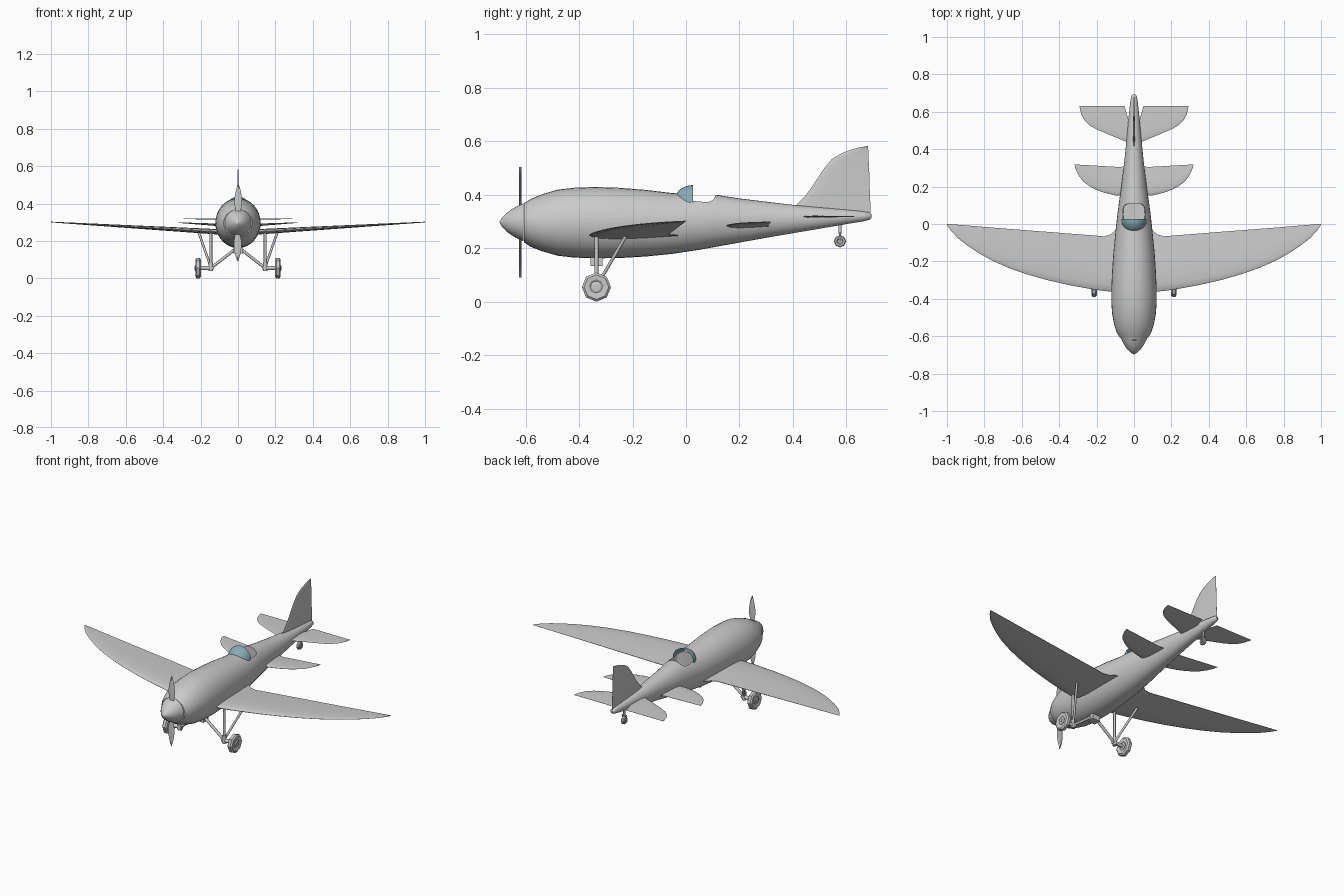
import bpy, bmesh, math
from mathutils import Vector

if "Cube" in bpy.data.objects:
    bpy.data.objects.remove(bpy.data.objects["Cube"])


def finish(name, bm, mirror=False, smooth=35):
    bmesh.ops.recalc_face_normals(bm, faces=bm.faces)
    me = bpy.data.meshes.new(name)
    bm.to_mesh(me)
    bm.free()
    ob = bpy.data.objects.new(name, me)
    bpy.context.collection.objects.link(ob)
    if mirror:
        ob.modifiers.new("mirror", 'MIRROR').use_mirror_merge = False
    if smooth:
        bpy.ops.object.select_all(action='DESELECT')
        bpy.context.view_layer.objects.active = ob
        ob.select_set(True)
        bpy.ops.object.shade_smooth_by_angle(angle=math.radians(smooth))
    return ob


def add_loft(bm, rings, caps=True):
    loops = [[bm.verts.new(p) for p in r] for r in rings]
    n = len(loops[0])
    for a, b in zip(loops, loops[1:]):
        for i in range(n):
            j = (i + 1) % n
            bm.faces.new((a[i], a[j], b[j], b[i]))
    if caps:
        bm.faces.new(loops[0])
        bm.faces.new(loops[-1])


def loft(name, rings, mirror=False, smooth=35):
    bm = bmesh.new()
    add_loft(bm, rings)
    return finish(name, bm, mirror, smooth)


def ellipse(y, rx, zb, zt, n=32):
    c, h = (zt + zb) / 2, (zt - zb) / 2
    return [(rx * math.cos(2 * math.pi * i / n), y, c + h * math.sin(2 * math.pi * i / n)) for i in range(n)]


def rod(name, a, b, r, n=8, mirror=True):
    a, b = Vector(a), Vector(b)
    q = (b - a).to_track_quat('Z', 'Y')
    ring = [q @ Vector((r * math.cos(2 * math.pi * i / n), r * math.sin(2 * math.pi * i / n), 0)) for i in range(n)]
    return loft(name, [[a + v for v in ring], [b + v for v in ring]], mirror, 50)


def wheel(name, c, prof, n, mirror, smooth=0):
    # closed profile of (x offset, radius) turned about the x axis
    rings = []
    for x, r in prof:
        rings.append([(c[0] + x, c[1] + r * math.sin(2 * math.pi * i / n),
                       c[2] + r * math.cos(2 * math.pi * i / n)) for i in range(n)])
    return loft(name, rings, mirror, smooth)


def foil(s, le, te, z, th):
    up = [(0, .05), (.03, .45), (.12, .8), (.3, 1), (.62, .7), (1, .1)]
    pts = [(s, le + (te - le) * t, z + th * .5 * k) for t, k in up]
    return pts + [(s, le + (te - le) * t, z - th * .5 * k) for t, k in reversed(up)]


# fuselage: y, half width, bottom, top
stations = [(-.606, .077, .222, .368), (-.58, .092, .205, .384), (-.54, .106, .189, .401),
            (-.48, .117, .172, .419), (-.42, .121, .165, .426), (-.34, .121, .162, .429),
            (-.25, .117, .163, .426), (-.15, .110, .169, .418), (-.05, .100, .179, .406),
            (.05, .089, .194, .402), (.11, .081, .205, .400), (.2, .068, .221, .386),
            (.3, .056, .239, .374), (.4, .045, .256, .362), (.5, .036, .273, .353),
            (.6, .026, .290, .344), (.66, .019, .300, .338), (.685, .014, .306, .334), (.694, .006, .315, .326)]
fuselage = loft("fuselage", [ellipse(*s) for s in stations], smooth=40)

# cockpit opening
bm = bmesh.new()
n = 32
plan = []
for i in range(n):
    a = 2 * math.pi * i / n
    c, s = math.cos(a), math.sin(a)
    plan.append((.064 * math.copysign(abs(c) ** .55, c), .05 + .06 * math.copysign(abs(s) ** .55, s)))
add_loft(bm, [[(x * .9, y, .3) for x, y in plan], [(x, y, .5) for x, y in plan]])
cutter = finish("cockpit_cutter", bm, smooth=0)
cutter.hide_render = True
cutter.hide_viewport = True
mod = fuselage.modifiers.new("cockpit", 'BOOLEAN')
mod.object = cutter
mod.operation = 'DIFFERENCE'
mod.solver = 'EXACT'
# cut before the smoothing modifier, if there is one
fuselage.modifiers.move(len(fuselage.modifiers) - 1, 0)

# windshield: front quarter of an ellipsoid
glass = bpy.data.materials.new("glass")
glass.diffuse_color = (.25, .42, .45, 1)
glass.use_nodes = True
glass.node_tree.nodes["Principled BSDF"].inputs["Base Color"].default_value = glass.diffuse_color
bm = bmesh.new()
rows = []
for i in range(9):
    t = math.pi / 2 * i / 8 * .98
    rows.append([bm.verts.new((.068 * math.cos(t) * math.cos(math.pi * k / 16),
                               .026 - .073 * math.sin(t),
                               .37 + .066 * math.cos(t) * math.sin(math.pi * k / 16))) for k in range(17)])
for a, b in zip(rows, rows[1:]):
    for k in range(16):
        bm.faces.new((a[k], a[k + 1], b[k + 1], b[k]))
windshield = finish("windshield", bm)
windshield.data.materials.append(glass)

# spinner
loft("spinner", [ellipse(y, r, .297 - r, .297 + r) for y, r in
                 [(-.697, .002), (-.69, .014), (-.672, .034), (-.65, .050), (-.63, .061), (-.608, .071)]])

# propeller: two blades turned half a circle apart
bm = bmesh.new()
for s in (1, -1):
    rings = []
    for h, l, r in [(.03, -.008, .008), (.06, -.012, .014), (.1, -.019, .022), (.13, -.019, .022),
                    (.165, -.013, .016), (.19, -.006, .010), (.206, -.001, .002)]:
        m = (l + r) / 2
        rings.append([(s * l, -.62, .297 + s * h), (s * m, -.624, .297 + s * h),
                      (s * r, -.62, .297 + s * h), (s * m, -.616, .297 + s * h)])
    add_loft(bm, rings)
finish("propeller", bm)

# main wings: span, leading edge, trailing edge
wing = [(.06, -.365, -.015), (.10, -.363, -.035), (.125, -.361, -.056), (.16, -.358, -.066),
        (.23, -.348, -.060), (.35, -.326, -.051), (.46, -.301, -.042), (.57, -.270, -.034),
        (.67, -.235, -.026), (.76, -.195, -.019), (.83, -.156, -.013), (.89, -.116, -.008),
        (.94, -.077, -.004), (.98, -.034, -.001), (1.0, -.004, 0)]
loft("wing", [foil(x, a, b, .246 + .055 * (x - .06) / .94, .004 + .028 * (1 - x)) for x, a, b in wing], True)

# middle stabilizers
mid = [(.03, .15, .315), (.07, .152, .305), (.1, .153, .306), (.155, .166, .309), (.2, .182, .312),
       (.235, .2, .314), (.27, .226, .316), (.295, .258, .317), (.31, .288, .318), (.317, .314, .318)]
loft("middle_stabilizer", [foil(x, a, b, .28 + .018 * x / .32, .003 + .016 * (1 - x / .32)) for x, a, b in mid], True)

# tail stabilizers
tail = [(.01, .43, .54), (.03, .435, .56), (.05, .443, .63), (.1, .464, .63), (.155, .487, .63),
        (.2, .506, .63), (.235, .526, .63), (.265, .555, .63), (.282, .588, .63), (.291, .626, .63)]
loft("tail_stabilizer", [foil(x, a, b, .318, .003 + .005 * (1 - x / .3)) for x, a, b in tail], True)

# fin: height takes the place of span
fin = [(.32, .40, .691), (.36, .412, .69), (.395, .445, .688), (.425, .468, .687), (.458, .49, .686),
       (.498, .516, .685), (.533, .545, .683), (.552, .576, .682), (.566, .61, .682), (.576, .645, .681), (.582, .677, .681)]
loft("fin", [[(p[2], p[1], p[0]) for p in foil(h, a, b, 0, .012 - .02 * (h - .3))] for h, a, b in fin])

# landing gear
hip = (.145, -.335, .055)
rod("front_strut", hip, (.145, -.335, .25), .0075)
rod("rear_strut", (.147, -.33, .065), (.212, -.222, .25), .0065)
rod("inner_strut", hip, (.02, -.335, .152), .008)
rod("axle", (.13, -.335, .055), (.232, -.335, .055), .011)
rod("strut_joint", (.145, -.335, .038), (.145, -.335, .085), .012)
bm = bmesh.new()
bmesh.ops.create_cube(bm, size=1)
bmesh.ops.scale(bm, vec=(.05, .045, .045), verts=bm.verts)
bmesh.ops.translate(bm, vec=(0, -.335, .156), verts=bm.verts)
finish("strut_mount", bm, smooth=0)
tire = [(-.008, .02), (-.014, .03), (-.015, .046), (-.008, .0545), (.008, .0545), (.015, .046), (.014, .03), (.008, .02)]
wheel("main_tire", (.213, -.335, .0545), tire, 8, True)
wheel("main_hub", (.213, -.335, .0545), [(-.016, .014), (-.013, .022), (.013, .022), (.016, .014)], 12, True)

# tail wheel
wheel("tail_tire", (0, .576, .226), [(x * .6, r * .42) for x, r in tire], 8, False)
wheel("tail_hub", (0, .576, .226), [(-.011, .009), (.011, .009)], 10, False)
for s in (-1, 1):
    rod("tail_fork", (s * .011, .576, .222), (s * .011, .576, .256), .004, 6, False)
rod("tail_fork_bridge", (-.014, .576, .255), (.014, .576, .255), .005, 6, False)
rod("tail_strut", (0, .576, .255), (0, .576, .3), .006, 8, False)
